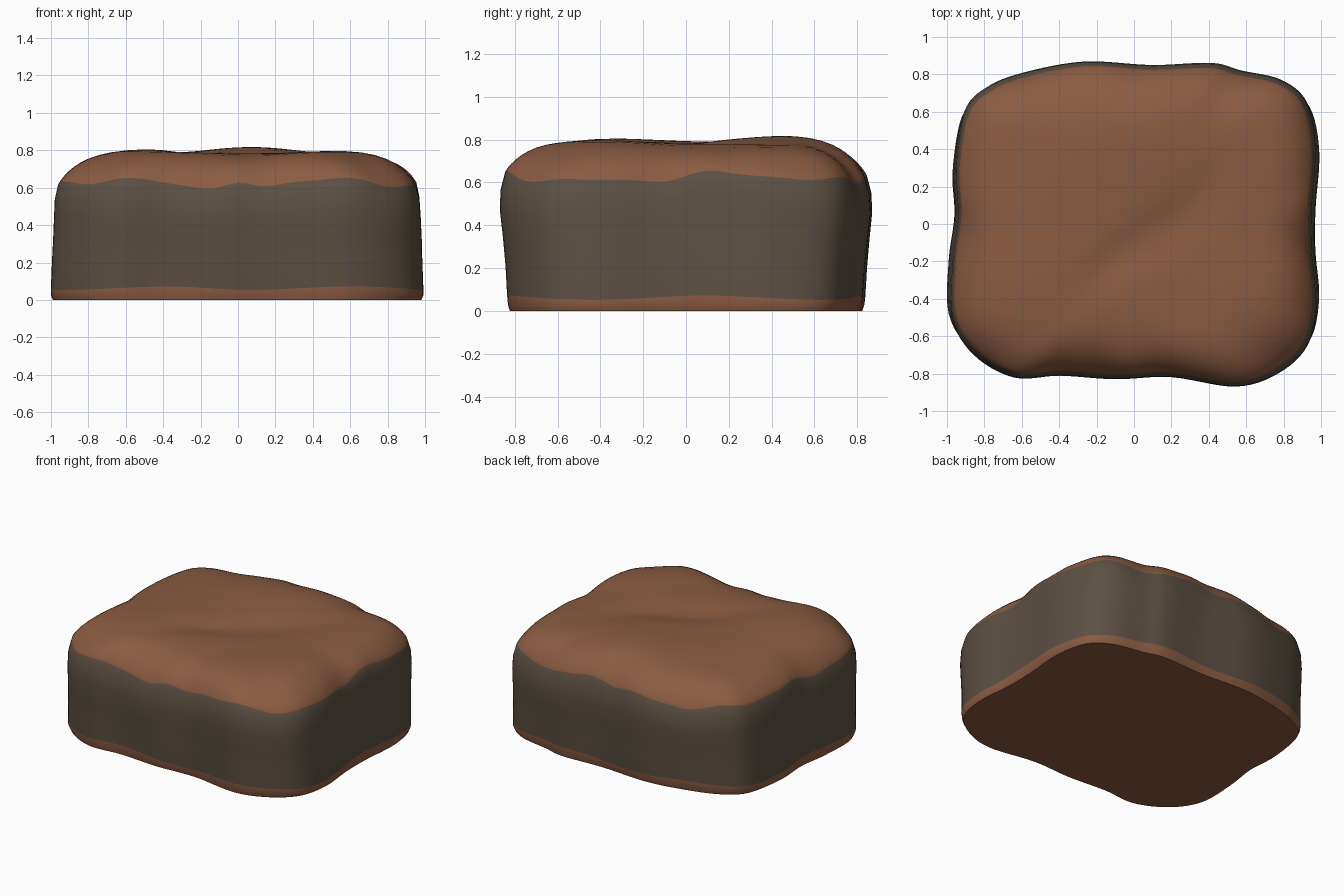
import bpy
import bmesh
from math import sin, cos, atan2, exp, radians
from mathutils import Vector

cube = bpy.data.objects.get("Cube")
if cube:
    bpy.data.objects.remove(cube)


def make_material(name, color):
    mat = bpy.data.materials.new(name)
    mat.use_nodes = True
    mat.diffuse_color = color
    bsdf = mat.node_tree.nodes["Principled BSDF"]
    bsdf.inputs["Base Color"].default_value = color
    bsdf.inputs["Roughness"].default_value = 0.8
    return mat


crust = make_material("crust brown", (0.26, 0.107, 0.054, 1))
sponge = make_material("dark sponge", (0.108, 0.08, 0.057, 1))

# Plan outline, counterclockwise from the left side
OUTLINE = [
    (.97, .08), (.99, .4), (.94, .65), (.8, .77), (.58, .82), (.42, .86),
    (.1, .85), (-.27, .87), (-.6, .81), (-.8, .73), (-.92, .6), (-.97, .3),
    (-.96, .05), (-.99, -.2), (-.99, -.5), (-.87, -.7), (-.65, -.82),
    (-.4, -.81), (-.1, -.83), (.2, -.82), (.55, -.87), (.78, -.8),
    (.94, -.65), (.99, -.42), (.97, -.15),
]
STEPS = 6
# Sideways and lengthways widening of the wall: (z, x scale, y scale)
WALL = [(0, .99, .945), (.025, 1, .955), (.055, 1, .96), (.2, .995, .97),
        (.33, .99, .985), (.45, .985, 1), (.54, .98, .995), (.62, .962, .97)]


def smooth_loop(points):
    """Closed Catmull-Rom curve through the points."""
    pts = [Vector(p) for p in points]
    n, result = len(pts), []
    for i in range(n):
        a, b, c, d = (pts[(i + k) % n] for k in (-1, 0, 1, 2))
        for s in range(STEPS):
            t = s / STEPS
            result.append(0.5 * (2 * b + (c - a) * t
                                 + (2 * a - 5 * b + 4 * c - d) * t ** 2
                                 + (3 * b - a - 3 * c + d) * t ** 3))
    return result


def bump(x, y, cx, cy, size):
    return exp(-((x - cx) ** 2 + (y - cy) ** 2) / size ** 2)


def top_height(x, y):
    """Lumpy top with a shallow diagonal crease."""
    along = (x - 0.05) * 0.76 + (y + 0.1) * 0.65
    across = (y + 0.1) * 0.76 - (x - 0.05) * 0.65
    across += 0.03 * sin(6 * along)
    crease = exp(-(across / 0.13) ** 2 - (along / 0.55) ** 2)
    return (0.783 - 0.035 * crease
            + 0.025 * bump(x, y, -0.45, -0.35, 0.35)
            + 0.033 * bump(x, y, 0.1, 0.45, 0.33)
            + 0.015 * bump(x, y, 0.6, -0.35, 0.3)
            + 0.006 * sin(7 * x - 3 * y) * cos(5 * y))


def crust_edge(x, y):
    """Wavy lower border of the crust."""
    a = atan2(y, x)
    return 0.622 + 0.018 * sin(5 * a + 0.5) + 0.013 * sin(11 * a) + 0.006 * sin(19 * a)


loop = smooth_loop(OUTLINE)
bm = bmesh.new()
rings = []

# Base rim and wall
for z, sx, sy in WALL:
    ring = []
    for p in loop:
        edge = crust_edge(*p)
        a = atan2(p.y, p.x)
        f = z / 0.62
        wave = 0.008 * sin(4 * a + 8 * z) * f * (1 - f)
        height = z * edge / 0.62
        if z == 0.055:
            height = 0.062 + 0.01 * sin(6 * a + 1)
        ring.append(bm.verts.new((p.x * (sx + wave), p.y * (sy + wave), height)))
    rings.append(ring)
wall_rings = len(rings)

# Domed crust, closing inward
_, end_x, end_y = WALL[-1]
for r in (.985, .965, .94, .91, .875, .83, .77, .7, .62, .54,
          .46, .38, .3, .22, .14, .07):
    ring = []
    rise = (1 - r ** 8) ** 0.9
    for p in loop:
        x, y = p.x * end_x * r, p.y * end_y * r
        edge = crust_edge(*p)
        ring.append(bm.verts.new((x, y, edge + (top_height(x, y) - edge) * rise)))
    rings.append(ring)

# Skin the rings; wall bands are sponge, all others crust
n = len(loop)
for k in range(len(rings) - 1):
    low, high = rings[k], rings[k + 1]
    for i in range(n):
        j = (i + 1) % n
        face = bm.faces.new((low[i], low[j], high[j], high[i]))
        face.material_index = 1 if 2 <= k < wall_rings - 1 else 0
centre = bm.verts.new((0, 0, top_height(0, 0)))
for i in range(n):
    bm.faces.new((rings[-1][i], rings[-1][(i + 1) % n], centre))
bm.faces.new(list(reversed(rings[0])))

mesh = bpy.data.meshes.new("cake_block")
bm.to_mesh(mesh)
bm.free()
mesh.materials.append(crust)
mesh.materials.append(sponge)
cake = bpy.data.objects.new("cake_block", mesh)
bpy.context.collection.objects.link(cake)

bpy.ops.object.select_all(action='DESELECT')
cake.select_set(True)
bpy.context.view_layer.objects.active = cake
bpy.ops.object.shade_smooth_by_angle(angle=radians(45))
